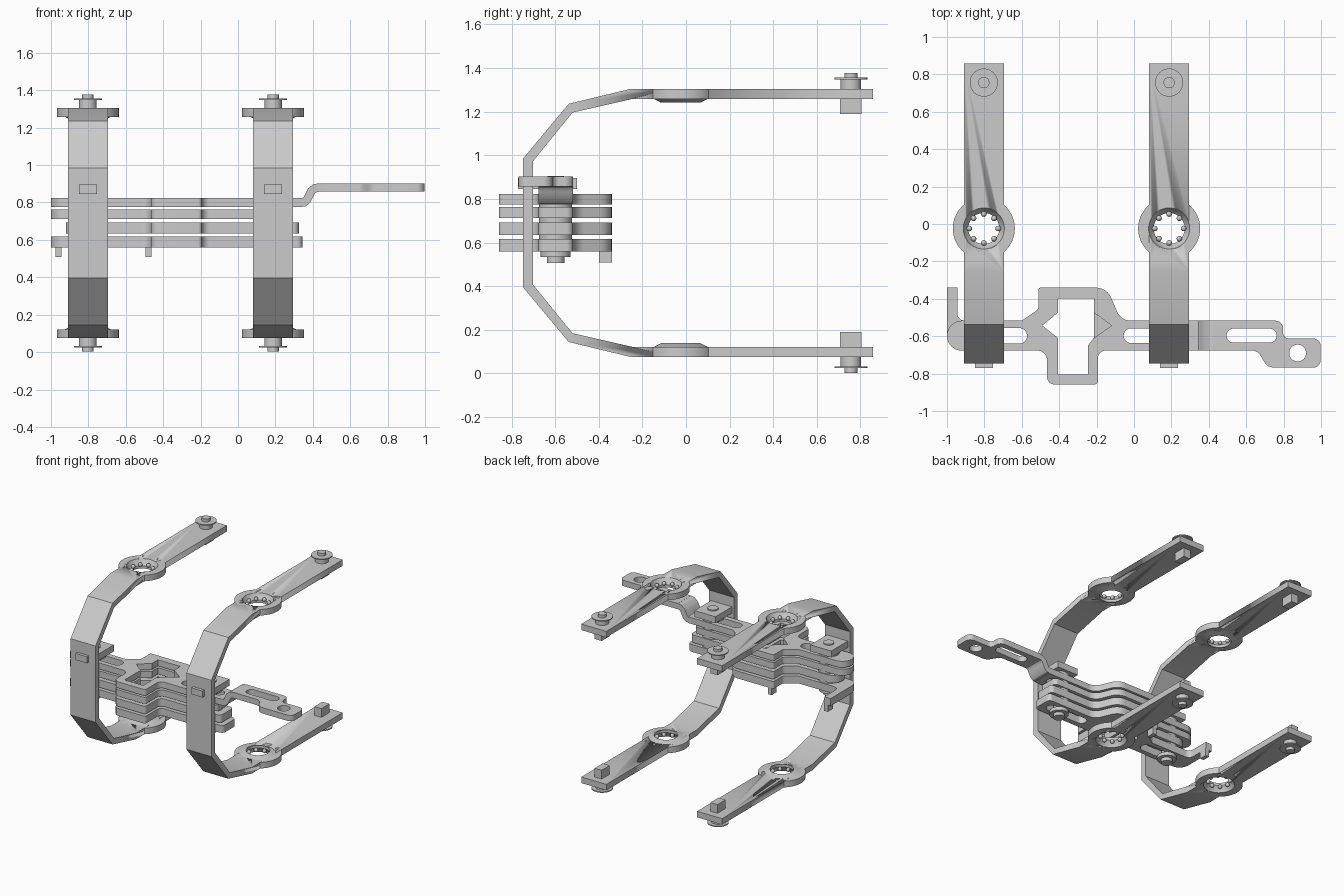
import bpy, bmesh, math
from mathutils import Vector, Matrix

if "Cube" in bpy.data.objects:
    bpy.data.objects.remove(bpy.data.objects["Cube"])

MID = 0.69           # mirror height between upper and lower arms
STRAPS = (-0.803, 0.188)


def finish(bm, name, angle=30):
    bmesh.ops.recalc_face_normals(bm, faces=bm.faces)
    me = bpy.data.meshes.new(name)
    bm.to_mesh(me)
    bm.free()
    ob = bpy.data.objects.new(name, me)
    bpy.context.collection.objects.link(ob)
    smooth(ob, angle)
    return ob


def smooth(ob, angle=30):
    bpy.ops.object.select_all(action='DESELECT')
    ob.select_set(True)
    bpy.context.view_layer.objects.active = ob
    bpy.ops.object.shade_smooth_by_angle(angle=math.radians(angle))


def box(name, x0, x1, y0, y1, z0, z1):
    bm = bmesh.new()
    m = Matrix.Translation(((x0+x1)/2, (y0+y1)/2, (z0+z1)/2)) @ Matrix.Diagonal((x1-x0, y1-y0, z1-z0, 1))
    bmesh.ops.create_cube(bm, size=1, matrix=m)
    return finish(bm, name)


def lathe(name, prof, x, y, flip=False, closed=False, n=40):
    """Spin (radius, z) points round a vertical axis; flip mirrors about MID."""
    bm = bmesh.new()
    vs = [bm.verts.new((x+r, y, 2*MID-z if flip else z)) for r, z in prof]
    es = [bm.edges.new(p) for p in zip(vs, vs[1:])]
    if closed:
        es.append(bm.edges.new((vs[-1], vs[0])))
    bmesh.ops.spin(bm, geom=vs+es, cent=(x, y, 0), axis=(0, 0, 1), angle=2*math.pi, steps=n)
    bmesh.ops.remove_doubles(bm, verts=bm.verts, dist=1e-4)
    return finish(bm, name)


def prism(name, pts, vec):
    """Extrude a closed polygon of 3D points along vec."""
    bm = bmesh.new()
    f = bm.faces.new([bm.verts.new(p) for p in pts])
    r = bmesh.ops.extrude_face_region(bm, geom=[f])
    bmesh.ops.translate(bm, vec=vec, verts=[g for g in r['geom'] if isinstance(g, bmesh.types.BMVert)])
    return finish(bm, name, 25)


def fillet(pts, n=7):
    """Round the corners of (x, y, radius) points."""
    out = []
    for i, (x, y, r) in enumerate(pts):
        p = Vector((x, y))
        if r <= 0:
            out.append(p)
            continue
        a = Vector(pts[i-1][:2]) - p
        b = Vector(pts[(i+1) % len(pts)][:2]) - p
        th = a.angle(b)
        t = min(r / math.tan(th/2), a.length*0.49, b.length*0.49)
        bis = (a.normalized() + b.normalized()).normalized()
        c = p + bis * (t / math.cos(th/2))
        s, e = p + a.normalized()*t - c, p + b.normalized()*t - c
        for k in range(n):
            d = s.lerp(e, k/(n-1)).normalized() * s.length
            out.append(c + d)
    return out


def slot(x0, x1, y0, y1):
    r = (y1-y0)/2*0.97
    return fillet([(x0, y0, r), (x1, y0, r), (x1, y1, r), (x0, y1, r)])


def plate(name, loops, z0, z1):
    """Flat plate from an outline and hole loops."""
    cu = bpy.data.curves.new(name, 'CURVE')
    cu.dimensions, cu.fill_mode, cu.extrude = '2D', 'BOTH', (z1-z0)/2
    for lp in loops:
        s = cu.splines.new('POLY')
        s.points.add(len(lp)-1)
        for q, p in zip(s.points, lp):
            q.co = (p[0], p[1], 0, 1)
        s.use_cyclic_u = True
    ob = bpy.data.objects.new(name, cu)
    bpy.context.collection.objects.link(ob)
    ob.location.z = (z0+z1)/2
    bpy.ops.object.select_all(action='DESELECT')
    ob.select_set(True)
    bpy.context.view_layer.objects.active = ob
    bpy.ops.object.convert(target='MESH')
    bm = bmesh.new()
    bm.from_mesh(ob.data)
    bmesh.ops.remove_doubles(bm, verts=bm.verts, dist=1e-5)
    bmesh.ops.recalc_face_normals(bm, faces=bm.faces)
    bm.to_mesh(ob.data)
    bm.free()
    smooth(ob)
    return ob


# C-shaped straps with bearings, end pins and keyed clamp plates
outer = [(0.858, 1.305), (-0.252, 1.305), (-0.538, 1.236), (-0.747, 0.985)]
inner = [(-0.702, 0.972), (-0.52, 1.196), (-0.247, 1.258), (0.858, 1.258)]
mirror = lambda ps: [(y, 2*MID-z) for y, z in reversed(ps)]
section = outer + mirror(outer) + mirror(inner) + inner
RY, PY, BY = -0.024, 0.756, -0.598
for cx in STRAPS:
    strap = prism("strap", [(cx-0.107, y, z) for y, z in section], (0.214, 0, 0))
    cutter = lathe("cutter", [(0, -0.2), (0.112, -0.2), (0.112, 1.6), (0, 1.6)], cx, RY)
    mod = strap.modifiers.new("hole", 'BOOLEAN')
    mod.operation, mod.object, mod.solver = 'DIFFERENCE', cutter, 'EXACT'
    bpy.context.view_layer.objects.active = strap
    bpy.ops.object.modifier_apply(modifier="hole")
    bpy.data.objects.remove(cutter)
    for flip in (False, True):
        zz = lambda z: 2*MID-z if flip else z
        lathe("bearing_ring", [(0.166, 1.305), (0.11, 1.305), (0.098, 1.28), (0.083, 1.262), (0.083, 1.241),
                               (0.09, 1.241), (0.122, 1.258), (0.166, 1.258)], cx, RY, flip, True, 48)
        bm = bmesh.new()
        for k in range(8):
            a = k*math.pi/4
            m = Matrix.Translation((cx+0.077*math.cos(a), RY+0.077*math.sin(a), zz(1.275)))
            bmesh.ops.create_uvsphere(bm, u_segments=12, v_segments=8, radius=0.015, matrix=m)
        finish(bm, "bearing_balls", 60)
        lathe("end_pin", [(0, 1.30), (0.047, 1.30), (0.047, 1.348), (0.075, 1.348), (0.075, 1.356),
                          (0.03, 1.356), (0.03, 1.378), (0, 1.378)], cx, PY, flip)
        z = sorted((zz(1.19), zz(1.26)))
        box("end_peg", cx-0.03, cx+0.03, PY-0.049, PY+0.049, *z)
    box("clamp_plate", cx-0.09, cx+0.09, -0.703, -0.5, 0.845, 0.895)
    box("clamp_key", cx-0.048, cx+0.048, -0.77, -0.69, 0.845, 0.895)
    # Bolt with spacer collars between the layers
    prof = [(0, 0.507), (0.04, 0.507), (0.04, 0.533), (0.068, 0.533), (0.068, 0.56), (0.038, 0.56)]
    for a, b in ((0.617, 0.634), (0.693, 0.712), (0.762, 0.775), (0.823, 0.846)):
        prof += [(0.038, a), (0.076, a), (0.076, b), (0.038, b)]
    lathe("bolt", prof + [(0.038, 0.904), (0, 0.904)], cx, BY)

# Four stacked frame plates: z0, z1, left end, right end, end radius
T, B = -0.517, -0.677
layers = [(0.775, 0.823, -1.0, 0.345, 0), (0.712, 0.762, -1.0, 0.29, 0.03),
          (0.634, 0.693, -0.92, 0.325, 0.03), (0.56, 0.617, -1.0, 0.345, 0.03)]
for i, (z0, z1, xl, xr, rr) in enumerate(layers):
    left = [(xl, B, 0.078), (xl, T, 0.078)]
    if i == 3:   # hooked end on the bottom plate
        left = [(xl, B, 0.078), (xl, -0.34, 0), (-0.945, -0.34, 0), (-0.945, T, 0.04)]
    outline = left + [(-0.6, T, 0.03), (-0.51, -0.455, 0.03), (-0.51, -0.34, 0.01), (-0.145, -0.34, 0.09),
                      (-0.07, T, 0.08), (xr, T, rr), (xr, B, rr), (-0.193, B, 0.04), (-0.193, -0.858, 0.02),
                      (-0.465, -0.858, 0.04), (-0.465, B, 0.05)]
    right_notch = [] if i == 3 else [(-0.12, -0.543)]
    window = [(-0.406, -0.398), (-0.215, -0.398), (-0.215, -0.473)] + right_notch + [
        (-0.215, -0.61), (-0.247, -0.65), (-0.247, -0.805), (-0.406, -0.805), (-0.406, -0.61),
        (-0.49, -0.543), (-0.406, -0.473)]
    plate("frame_plate", [fillet(outline), window, slot(max(xl+0.1, -0.88), -0.572, -0.64, -0.556),
                          slot(-0.055, xr-0.05, -0.636, -0.558)], z0, z1)
for x in (-0.96, -0.478):
    box("stop_tab", x-0.016, x+0.016, -0.4, -0.34, 0.508, 0.57)

# S-bend joining the top plate to the raised arm
path = [(0.34, 0.799), (0.355, 0.801), (0.368, 0.812), (0.383, 0.843), (0.393, 0.862), (0.41, 0.876), (0.432, 0.88)]
up, low = [], []
for k, p in enumerate(path):
    a, b = path[max(k-1, 0)], path[min(k+1, len(path)-1)]
    d = (Vector(b)-Vector(a)).normalized() if 0 < k < len(path)-1 else Vector((1, 0))
    n = Vector((-d.y, d.x))*0.0225
    up.append(Vector(p)+n)
    low.append(Vector(p)-n)
prism("arm_bend", [(p.x, B, p.y) for p in up + low[::-1]], (0, T-B, 0))

# Raised arm with slot and end hole
arm = fillet([(0.43, T, 0), (0.797, T, 0.04), (0.797, -0.612, 0.03), (0.998, -0.612, 0.04), (0.998, -0.768, 0.04),
              (0.715, -0.768, 0.06), (0.66, B, 0.05), (0.43, B, 0)])
hole = [(0.875+0.045*math.cos(k*math.pi/16), -0.69+0.045*math.sin(k*math.pi/16)) for k in range(32)]
plate("arm", [arm, slot(0.495, 0.762, -0.634, -0.559), hole], 0.8575, 0.9025)
